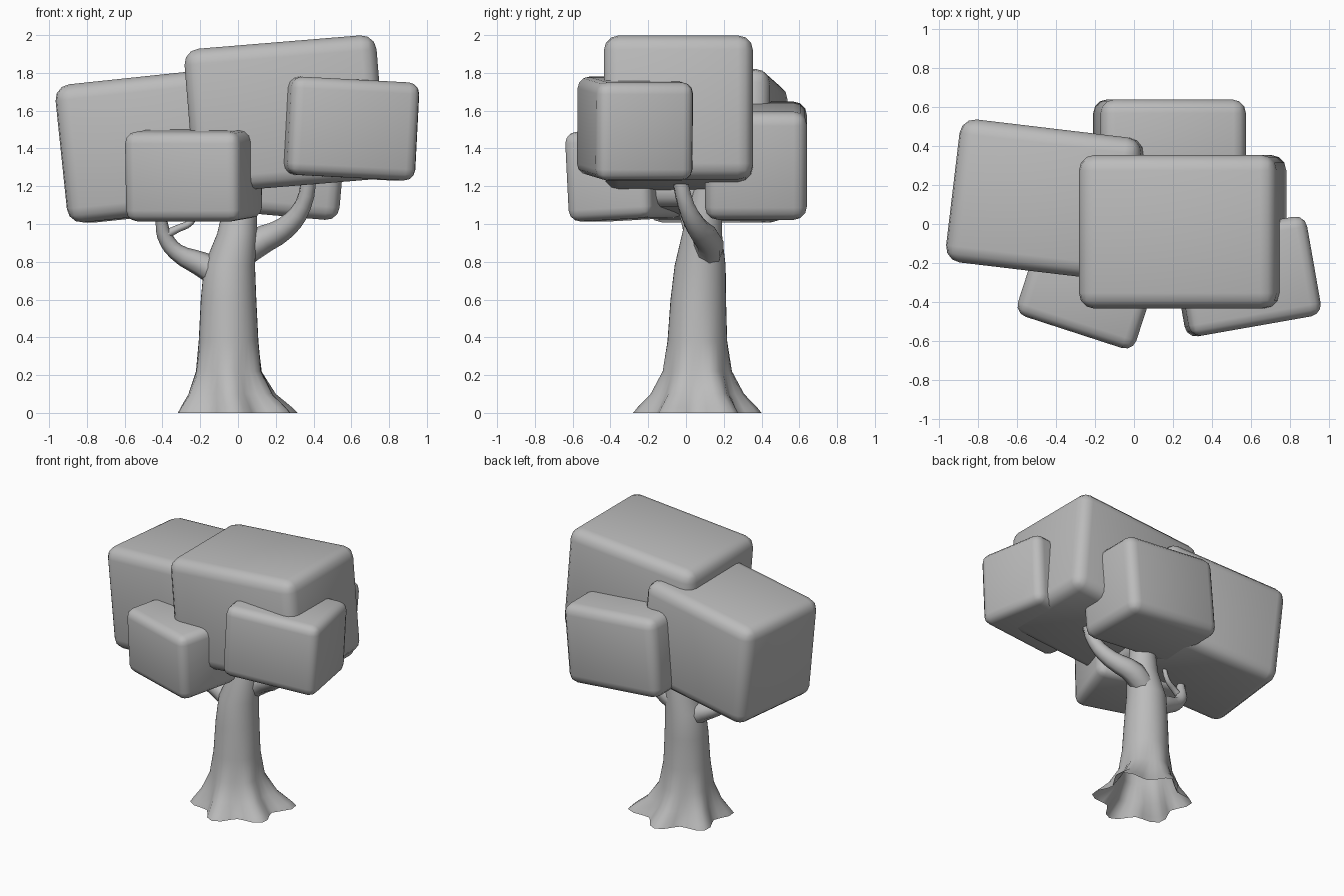
import bpy, bmesh
from math import radians, cos, sin, tau, exp
from mathutils import Euler

if "Cube" in bpy.data.objects:
    bpy.data.objects.remove(bpy.data.objects["Cube"])

# Mid grey shared by all parts
GREY = bpy.data.materials.new("mid_grey")
GREY.diffuse_color = (0.5, 0.5, 0.5, 1)
GREY.use_nodes = True
GREY.node_tree.nodes["Principled BSDF"].inputs["Base Color"].default_value = GREY.diffuse_color


def finish(ob, angle):
    ob.data.materials.append(GREY)
    bpy.ops.object.select_all(action='DESELECT')
    ob.select_set(True)
    bpy.context.view_layer.objects.active = ob
    bpy.ops.object.shade_smooth_by_angle(angle=radians(angle))


def mesh_object(name, bm):
    bmesh.ops.recalc_face_normals(bm, faces=bm.faces)
    me = bpy.data.meshes.new(name)
    bm.to_mesh(me)
    bm.free()
    ob = bpy.data.objects.new(name, me)
    bpy.context.collection.objects.link(ob)
    return ob


# Rounded foliage block
def block(name, loc, size, rot, radius):
    bm = bmesh.new()
    bmesh.ops.create_cube(bm, size=1)
    bmesh.ops.scale(bm, vec=size, verts=bm.verts)
    bmesh.ops.bevel(bm, geom=bm.edges[:], offset=radius, segments=3,
                    profile=0.5, affect='EDGES')
    ob = mesh_object(name, bm)
    ob.location = loc
    ob.rotation_euler = Euler([radians(a) for a in rot])
    finish(ob, 50)


block("foliage_top", (0.25, -0.04, 1.582), (1.02, 0.79, 0.765), (0, -4.7, 0), 0.08)
block("foliage_left", (-0.435, 0.12, 1.415), (0.945, 0.74, 0.735), (0, -6, -6.8), 0.08)
block("foliage_front_left", (-0.235, -0.325, 1.26), (0.64, 0.47, 0.475), (3, 0, -18), 0.06)
block("foliage_front_right", (0.575, -0.27, 1.505), (0.69, 0.52, 0.52), (0, 3, 10), 0.06)
block("foliage_back", (0.183, 0.37, 1.335), (0.75, 0.54, 0.575), (0, 5, 0), 0.07)


# Trunk: stacked rings (z, centre x, centre y, radius, root lobe strength)
def root_reach(a):
    return -0.045 * cos(6 * a) + 0.04 * exp(-(a - 0.4) ** 2 / 0.1)


rings = [(0.00, -0.02, 0.06, 0.295, 1.0), (0.03, -0.025, 0.06, 0.275, 0.9),
         (0.10, -0.04, 0.06, 0.225, 0.5), (0.22, -0.05, 0.06, 0.178, 0.12),
         (0.38, -0.05, 0.06, 0.158, 0), (0.60, -0.05, 0.065, 0.147, 0),
         (0.78, -0.045, 0.075, 0.135, 0), (0.95, -0.005, 0.085, 0.105, 0),
         (1.08, 0.01, 0.10, 0.09, 0), (1.20, 0.03, 0.11, 0.07, 0)]
N = 36
bm = bmesh.new()
loops = []
for z, cx, cy, r, k in rings:
    loop = []
    for i in range(N):
        a = tau * i / N
        rr = r + k * root_reach(a)
        loop.append(bm.verts.new((cx + rr * cos(a), cy + rr * sin(a), z)))
    loops.append(loop)
for lo, hi in zip(loops, loops[1:]):
    for i in range(N):
        j = (i + 1) % N
        bm.faces.new((lo[i], lo[j], hi[j], hi[i]))
bm.faces.new(loops[-1])
finish(mesh_object("trunk", bm), 60)


# Tapered branches: (x, y, z, radius)
def branch(name, pts):
    cu = bpy.data.curves.new(name, 'CURVE')
    cu.dimensions = '3D'
    cu.bevel_depth = 1.0
    cu.bevel_resolution = 2
    cu.resolution_u = 3
    cu.use_fill_caps = True
    sp = cu.splines.new('BEZIER')
    sp.bezier_points.add(len(pts) - 1)
    for bp, (x, y, z, r) in zip(sp.bezier_points, pts):
        bp.co = (x, y, z)
        bp.radius = r
        bp.handle_left_type = bp.handle_right_type = 'AUTO'
    ob = bpy.data.objects.new(name, cu)
    bpy.context.collection.objects.link(ob)
    bpy.ops.object.select_all(action='DESELECT')
    ob.select_set(True)
    bpy.context.view_layer.objects.active = ob
    bpy.ops.object.convert(target='MESH')
    finish(bpy.context.view_layer.objects.active, 60)


branch("right_branch", [(-0.04, 0.10, 0.80, 0.08), (0.10, 0.12, 0.90, 0.078),
                        (0.25, 0.06, 0.98, 0.06), (0.345, 0.0, 1.10, 0.045),
                        (0.38, -0.04, 1.27, 0.04)])
branch("left_branch", [(-0.10, 0.07, 0.74, 0.08), (-0.20, 0.07, 0.79, 0.065),
                       (-0.33, 0.05, 0.855, 0.045), (-0.39, 0.03, 0.94, 0.04),
                       (-0.41, 0.0, 1.03, 0.03), (-0.45, -0.03, 1.14, 0.026)])
branch("left_twig", [(-0.39, 0.02, 0.94, 0.025), (-0.32, 0.03, 0.975, 0.02),
                     (-0.25, 0.05, 1.01, 0.018), (-0.21, 0.06, 1.10, 0.015)])
